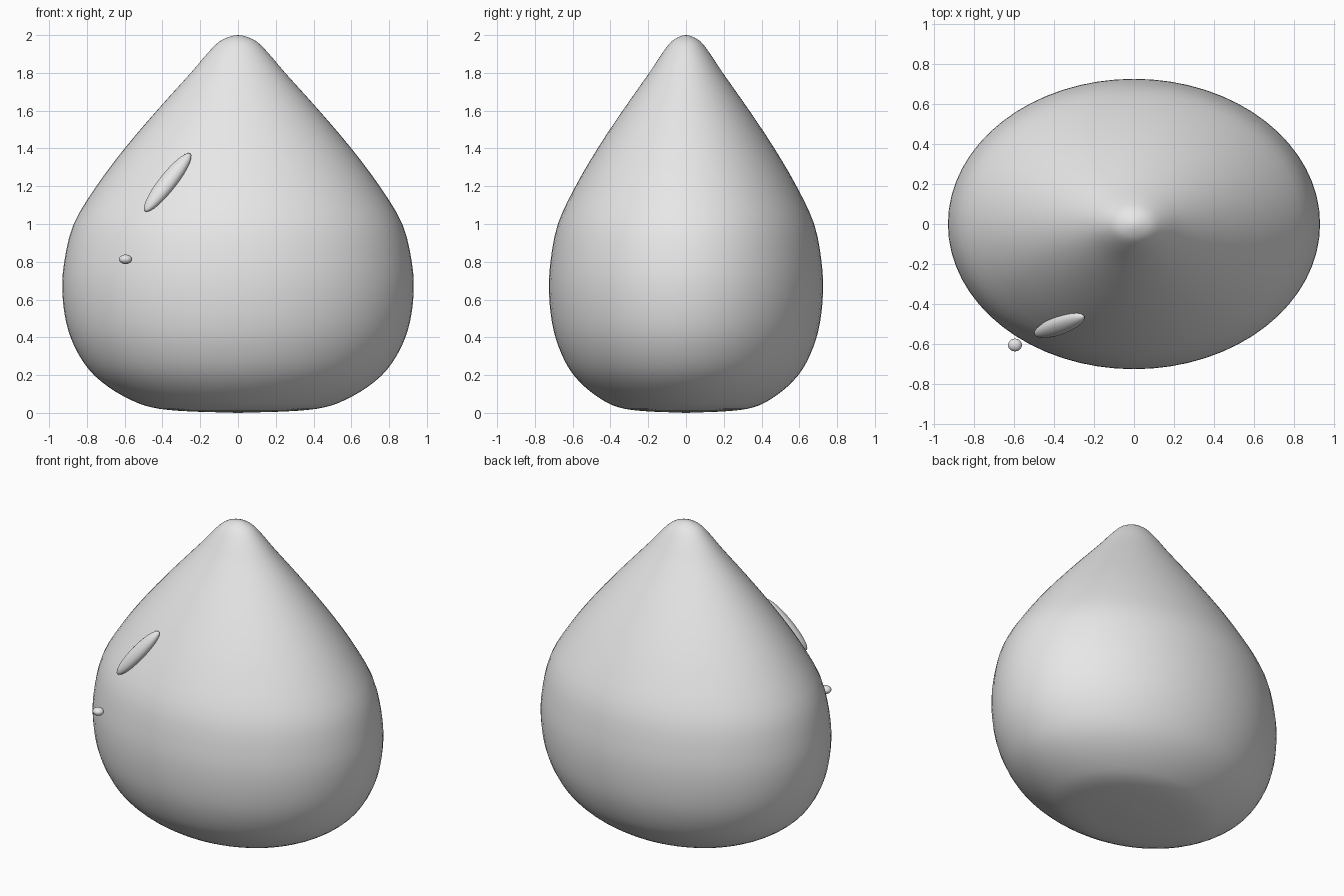
import bpy, bmesh, math
from mathutils import Vector, Matrix

cube = bpy.data.objects.get("Cube")
if cube:
    bpy.data.objects.remove(cube, do_unlink=True)

grey = bpy.data.materials.new("plain grey")
grey.use_nodes = True
colour = (0.8, 0.8, 0.8, 1)
grey.diffuse_color = colour
grey.node_tree.nodes["Principled BSDF"].inputs["Base Color"].default_value = colour


def finish(name, bm):
    bmesh.ops.recalc_face_normals(bm, faces=bm.faces)
    for face in bm.faces:
        face.smooth = True
    mesh = bpy.data.meshes.new(name)
    bm.to_mesh(mesh)
    bm.free()
    mesh.materials.append(grey)
    obj = bpy.data.objects.new(name, mesh)
    bpy.context.collection.objects.link(obj)
    return obj


def smooth_path(points, steps):
    """Catmull-Rom curve through the points."""
    pts = [Vector(p) for p in points]
    pts = [2 * pts[0] - pts[1]] + pts + [2 * pts[-1] - pts[-2]]
    path = []
    for a, b, c, d in zip(pts, pts[1:], pts[2:], pts[3:]):
        for i in range(steps):
            t = i / steps
            path.append(0.5 * (2 * b + (c - a) * t + (2 * a - 5 * b + 4 * c - d) * t * t
                               + (3 * b - a - 3 * c + d) * t ** 3))
    return path + [pts[-2]]


def ellipsoid(name, centre, axes, radii):
    bm = bmesh.new()
    bmesh.ops.create_uvsphere(bm, u_segments=20, v_segments=14, radius=1)
    turn = Matrix(axes).transposed().to_4x4()
    bm.transform(Matrix.Translation(centre) @ turn @ Matrix.Diagonal((*radii, 1)))
    return finish(name, bm)


# Teardrop body: a lathed profile (half width, height), flattened front to back
profile = [(0, 0), (0.3, 0.01), (0.46, 0.03), (0.57, 0.07), (0.69, 0.14), (0.79, 0.23),
           (0.865, 0.35), (0.91, 0.48), (0.93, 0.64), (0.92, 0.8), (0.87, 1.0),
           (0.75, 1.2), (0.6, 1.4), (0.43, 1.6), (0.25, 1.8), (0.165, 1.9),
           (0.1, 1.965), (0.04, 1.993), (0, 2)]
bm = bmesh.new()
verts = [bm.verts.new((max(p.x, 0), 0, p.y)) for p in smooth_path(profile, 3)]
edges = [bm.edges.new(pair) for pair in zip(verts, verts[1:])]
bmesh.ops.spin(bm, geom=verts + edges, cent=(0, 0, 0), axis=(0, 0, 1),
               angle=math.tau, steps=64, use_duplicate=False)
bmesh.ops.remove_doubles(bm, verts=bm.verts, dist=0.0005)
bm.transform(Matrix.Diagonal((1, 0.78, 1, 1)))
finish("teardrop_body", bm)

# Long raised highlight, lying along the sloping surface
along = Vector((0.235, 0.09, 0.3)).normalized()
out = Vector((-0.4, -0.8, 0.55))
out = (out - along * out.dot(along)).normalized()
side = along.cross(out)
ellipsoid("long_highlight", (-0.373, -0.507, 1.22), (side, out, along), (0.05, 0.04, 0.2))

# Small round highlight below it
ellipsoid("small_highlight", (-0.595, -0.605, 0.813),
          ((1, 0, 0), (0, 1, 0), (0, 0, 1)), (0.035, 0.032, 0.025))
